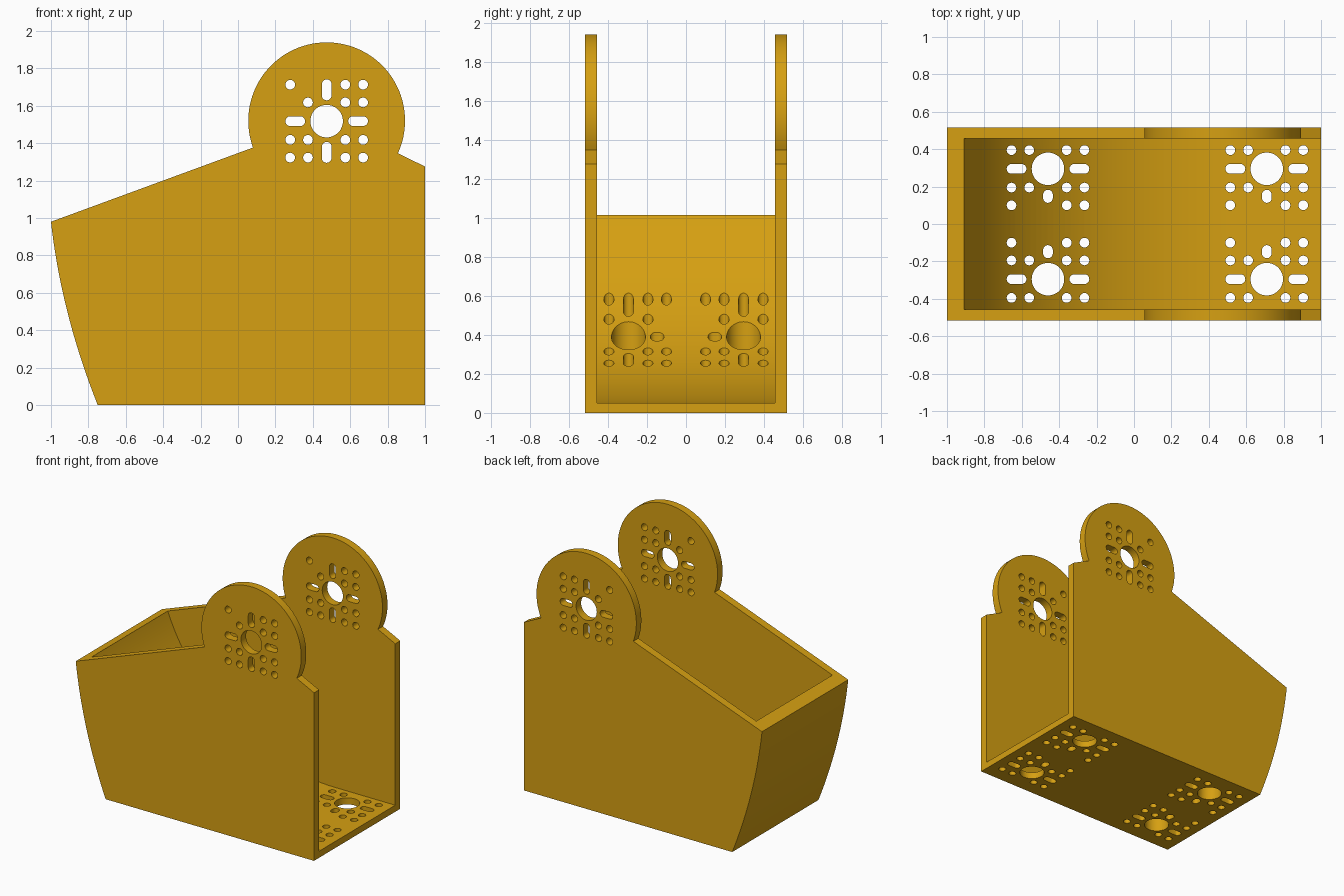
import bpy, bmesh
from math import sin, cos, pi, radians, sqrt, asin
from mathutils import Vector

if "Cube" in bpy.data.objects:
    bpy.data.objects.remove(bpy.data.objects["Cube"])

gold = bpy.data.materials.new("golden yellow")
gold.use_nodes = True
colour = (0.67, 0.35, 0.006, 1)
gold.diffuse_color = colour
gold.node_tree.nodes["Principled BSDF"].inputs["Base Color"].default_value = colour

HALF_W, HALF_IN, FLOOR = 0.517, 0.457, 0.05


def arc(cx, cy, r, a0, a1, n):
    """Points on an arc, angles in radians, both ends included."""
    return [(cx + r * cos(a0 + (a1 - a0) * i / n),
             cy + r * sin(a0 + (a1 - a0) * i / n)) for i in range(n + 1)]


def add_prism(bm, outline, lo, hi, axis):
    """Extrude a closed outline along y (outline in xz) or z (outline in xy)."""
    def place(p, d):
        return (p[0], d, p[1]) if axis == "y" else (p[0], p[1], d)
    face = bm.faces.new([bm.verts.new(place(p, lo)) for p in outline])
    ext = bmesh.ops.extrude_face_region(bm, geom=[face])["geom"]
    shift = Vector(place((0, 0), hi - lo))
    bmesh.ops.translate(bm, vec=shift, verts=[v for v in ext if isinstance(v, bmesh.types.BMVert)])


def make_object(name, bm):
    bmesh.ops.recalc_face_normals(bm, faces=bm.faces)
    mesh = bpy.data.meshes.new(name)
    bm.to_mesh(mesh)
    bm.free()
    mesh.materials.append(gold)
    obj = bpy.data.objects.new(name, mesh)
    bpy.context.collection.objects.link(obj)
    return obj


def circle(x, y, r, n):
    return arc(x, y, r, 0, 2 * pi, n)[:-1]


def slot(x, y, length, width, upright):
    """Rounded slot outline centred on x, y."""
    r, h = width / 2, (length - width) / 2
    pts = arc(h, 0, r, -pi / 2, pi / 2, 10) + arc(-h, 0, r, pi / 2, 1.5 * pi, 10)
    return [(x - v, y + u) if upright else (x + u, y + v) for u, v in pts]


def horn_pattern(cx, cy, skip, slots, flip=1):
    """Mounting pattern: centre bore, slots and a grid of screw holes."""
    outlines = [circle(cx, cy, 0.087, 48)]
    for dx, dy, length in slots:
        outlines.append(slot(cx + dx, cy + dy * flip, length, 0.052, dy != 0))
    grid = (-0.195, -0.1, 0.1, 0.195)
    for i, dx in enumerate(grid):
        for j, dy in enumerate(grid):
            if (i, j) not in skip:
                outlines.append(circle(cx + dx, cy + dy * flip, 0.026, 20))
    return outlines


# Outer body: side profile with round ear and bowed nose
body_bm = bmesh.new()
nose = []
for i in range(1, 24):
    t = i / 24
    nose.append((-1 + 0.25 * t - 0.14 * t * (1 - t), 0.98 * (1 - t)))
profile = [(-0.75, 0), (1, 0), (1, 1.275)]
profile += arc(0.474, 1.52, 0.419, radians(-24.5), radians(200), 72)
profile += [(-1, 0.98)] + nose
add_prism(body_bm, profile, -HALF_W, HALF_W, "y")
body = make_object("bracket_body", body_bm)

# Cavity: flat floor sweeping up in a large arc, open at the back and top
cavity_bm = bmesh.new()
R, ARC_X = 1.5, 0.491
sweep = arc(ARC_X, FLOOR + R, R, -pi / 2, -pi / 2 - radians(73), 48)
add_prism(cavity_bm, [(1.2, 2.2), (1.2, FLOOR)] + sweep + [(sweep[-1][0], 2.2)],
          -HALF_IN, HALF_IN, "y")
cavity = make_object("cavity_cutter", cavity_bm)

# Holes through both ears and through the floor
holes_bm = bmesh.new()
sides = [(-0.168, 0, 0.106), (0.168, 0, 0.106)]
ear_slots = sides + [(0, 0.167, 0.112), (0, -0.167, 0.112)]
for outline in horn_pattern(0.474, 1.518, {(0, 2), (1, 3)}, ear_slots):
    add_prism(holes_bm, outline, -0.7, 0.7, "y")
floor_slots = sides + [(0, -0.147, 0.07)]
floor_skip = {(1, 0), (0, 3), (1, 3), (2, 3), (3, 3)}
for x in (-0.46, 0.71):
    for side in (1, -1):
        for outline in horn_pattern(x, 0.295 * side, floor_skip, floor_slots, side):
            add_prism(holes_bm, outline, -0.2, 0.85, "z")
holes = make_object("hole_cutter", holes_bm)

# Cut the body, then drop the cutters
bpy.context.view_layer.objects.active = body
body.select_set(True)
for cutter in (cavity, holes):
    cutter.hide_render = True
    mod = body.modifiers.new(cutter.name, "BOOLEAN")
    mod.operation, mod.solver, mod.object = "DIFFERENCE", "EXACT", cutter
    bpy.ops.object.modifier_apply(modifier=mod.name)
    bpy.data.objects.remove(cutter)

bpy.ops.object.shade_smooth_by_angle(angle=radians(25))
